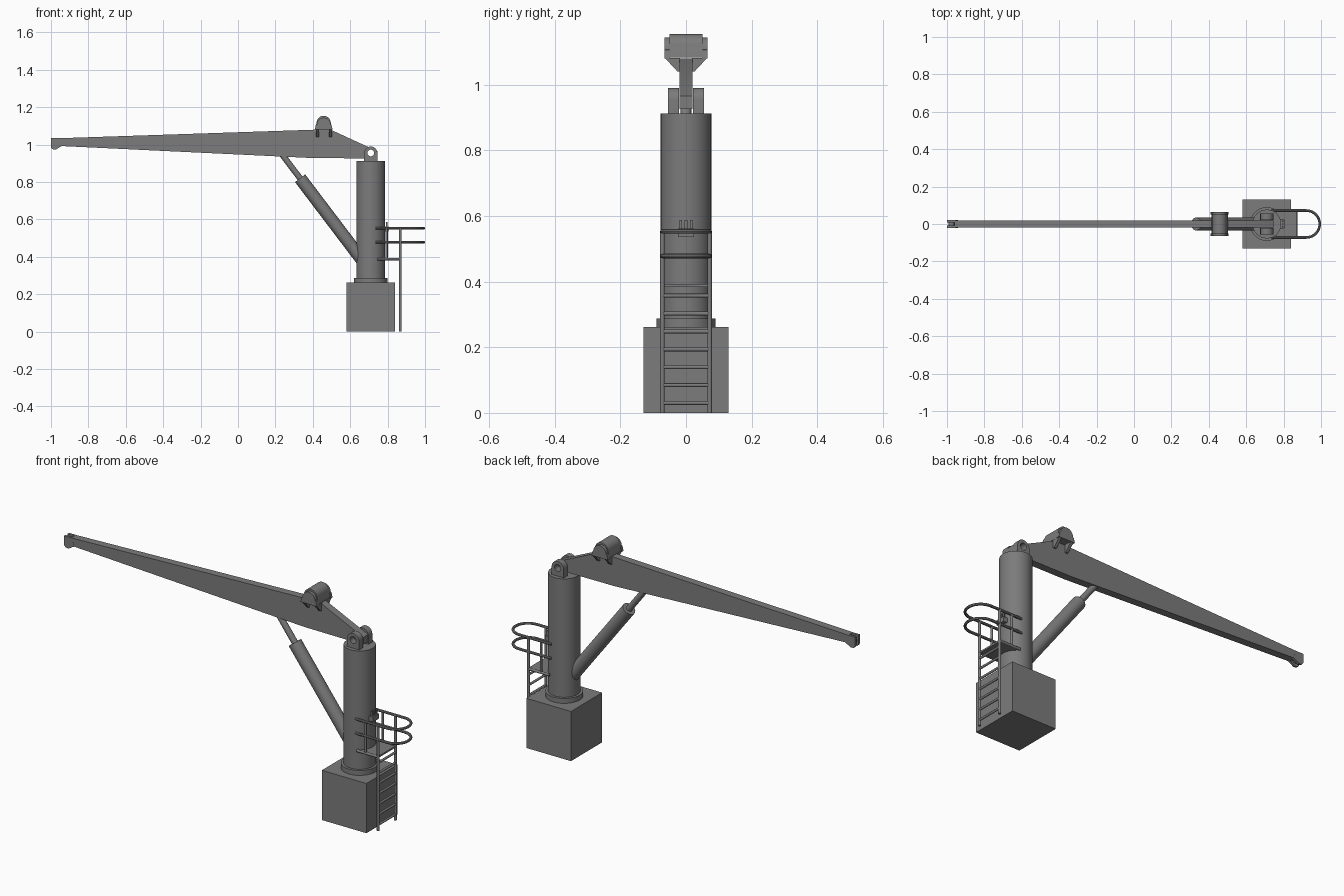
import bpy, math
from mathutils import Vector

if "Cube" in bpy.data.objects:
    bpy.data.objects.remove(bpy.data.objects["Cube"])

steel = bpy.data.materials.new("grey_steel")
steel.diffuse_color = (0.2, 0.2, 0.2, 1)
steel.use_nodes = True
steel.node_tree.nodes["Principled BSDF"].inputs["Base Color"].default_value = steel.diffuse_color


def finish(ob, name):
    ob.name = name
    ob.data.materials.clear()
    ob.data.materials.append(steel)
    bpy.ops.object.select_all(action='DESELECT')
    ob.select_set(True)
    bpy.context.view_layer.objects.active = ob
    bpy.ops.object.shade_smooth_by_angle(angle=math.radians(35))
    return ob


def box(name, lo, hi):
    lo, hi = Vector(lo), Vector(hi)
    bpy.ops.mesh.primitive_cube_add(size=1, location=(lo + hi) / 2)
    ob = bpy.context.object
    ob.scale = hi - lo
    bpy.ops.object.transform_apply(location=False, rotation=False, scale=True)
    return finish(ob, name)


def rod(name, a, b, r, sides=12):
    a, b = Vector(a), Vector(b)
    d = b - a
    bpy.ops.mesh.primitive_cylinder_add(radius=r, depth=d.length, vertices=sides, location=(a + b) / 2)
    ob = bpy.context.object
    ob.rotation_euler = d.to_track_quat('Z', 'Y').to_euler()
    return finish(ob, name)


def to_mesh(cu, name, rot=(0, 0, 0), loc=(0, 0, 0)):
    ob = bpy.data.objects.new(name, cu)
    bpy.context.collection.objects.link(ob)
    ob.rotation_euler, ob.location = rot, loc
    bpy.ops.object.select_all(action='DESELECT')
    ob.select_set(True)
    bpy.context.view_layer.objects.active = ob
    bpy.ops.object.convert(target='MESH')
    return finish(bpy.context.object, name)


def plate(name, loops, centre, width, along_x=False):
    """Extrude a filled outline (plus holes) in the xz plane, or yz plane."""
    cu = bpy.data.curves.new(name, 'CURVE')
    cu.dimensions, cu.fill_mode, cu.extrude = '2D', 'BOTH', width / 2
    for pts in loops:
        s = cu.splines.new('POLY')
        s.points.add(len(pts) - 1)
        for p, (u, v) in zip(s.points, pts):
            p.co = (u, v, 0, 1)
        s.use_cyclic_u = True
    if along_x:
        return to_mesh(cu, name, (math.pi / 2, 0, math.pi / 2), (centre, 0, 0))
    return to_mesh(cu, name, (math.pi / 2, 0, 0), (0, centre, 0))


def tube(name, pts, r):
    cu = bpy.data.curves.new(name, 'CURVE')
    cu.dimensions, cu.bevel_depth, cu.bevel_resolution, cu.use_fill_caps = '3D', r, 2, True
    s = cu.splines.new('POLY')
    s.points.add(len(pts) - 1)
    for p, co in zip(s.points, pts):
        p.co = (*co, 1)
    return to_mesh(cu, name)


def arc(cx, cz, r, a0, a1, n):
    return [(cx + r * math.cos(math.radians(a0 + (a1 - a0) * i / n)),
             cz + r * math.sin(math.radians(a0 + (a1 - a0) * i / n))) for i in range(n + 1)]


CX = 0.71   # column axis

# Base, collar and column
box("base_block", (0.58, -0.13, 0), (0.84, 0.13, 0.262))
rod("collar", (CX, 0, 0.26), (CX, 0, 0.288), 0.09, 48)
rod("column", (CX, 0, 0.26), (CX, 0, 0.912), 0.077, 48)

# Pivot lugs with a see-through pin hole
hole = arc(CX, 0.955, 0.018, 0, 345, 23)
lug = [(0.675, 0.905), (0.745, 0.905)] + arc(CX, 0.955, 0.035, 0, 180, 16)
for side in (-1, 1):
    plate("pivot_lug", [lug, hole], side * 0.0385, 0.033)

# Boom
boom = [(-0.96, 0.993), (0.40, 0.928), (0.745, 0.926), (0.745, 0.965),
        (0.495, 1.08), (0.42, 1.08), (-0.96, 1.034)]
plate("boom", [boom, hole], 0, 0.04)

# Forked boom tip
tip = [(-1, 1.034), (-0.955, 1.034), (-0.94, 0.993), (-0.955, 0.985),
       (-0.975, 0.973), (-0.993, 0.976), (-1, 0.985)]
for side in (-1, 1):
    plate("tip_cheek", [tip], side * 0.0145, 0.012)
rod("tip_sheave", (-0.976, -0.009, 1.003), (-0.976, 0.009, 1.003), 0.016, 20)

# Hydraulic ram
rod("ram_barrel", (0.332, 0, 0.82), (0.68, 0, 0.361), 0.034, 32)
rod("ram_rod", (0.228, 0, 0.957), (0.35, 0, 0.796), 0.016, 20)

# Winch on top of the boom
cover = [(0.414, 1.083), (0.502, 1.083), (0.498, 1.11)] + arc(0.458, 1.116, 0.038, 0, 180, 16) + [(0.418, 1.11)]
end = [(0.410, 1.08), (0.506, 1.08), (0.500, 1.105)] + arc(0.458, 1.107, 0.037, 0, 180, 16) + [(0.416, 1.105)]
plate("winch_drum", [cover], 0, 0.10)
for side in (-1, 1):
    plate("winch_end", [end], side * 0.0575, 0.015)
    for x in (0.425, 0.495):
        gusset = [(side * 0.018, 1.04), (side * 0.026, 1.04), (side * 0.065, 1.082), (side * 0.018, 1.082)]
        plate("winch_gusset", [gusset], x, 0.015, True)

# Ladder, platform and guard hoops
for side in (-1, 1):
    y = side * 0.072
    rod("ladder_rail", (0.868, y, 0), (0.868, y, 0.553), 0.007)
    rod("guard_post", (0.795, y, 0.388), (0.795, y, 0.553), 0.006)
    rod("platform_rail", (0.745, y, 0.388), (0.868, y, 0.388), 0.007)
for i in range(7):
    z = 0.03 + 0.0545 * i
    rod("ladder_rung", (0.868, -0.072, z), (0.868, 0.072, z), 0.006)
box("platform", (0.76, -0.072, 0.383), (0.87, 0.072, 0.392))
for z in (0.478, 0.553):
    bend = [(x, y, z) for x, y in arc(0.921, 0, 0.072, -90, 90, 20)]
    tube("guard_hoop", [(0.735, -0.072, z)] + bend + [(0.735, 0.072, z)], 0.007)

# Control box with levers
box("control_box", (0.765, -0.025, 0.536), (0.805, 0.025, 0.562))
for y in (-0.016, 0, 0.016):
    box("control_lever", (0.791, y - 0.004, 0.56), (0.799, y + 0.004, 0.587))
